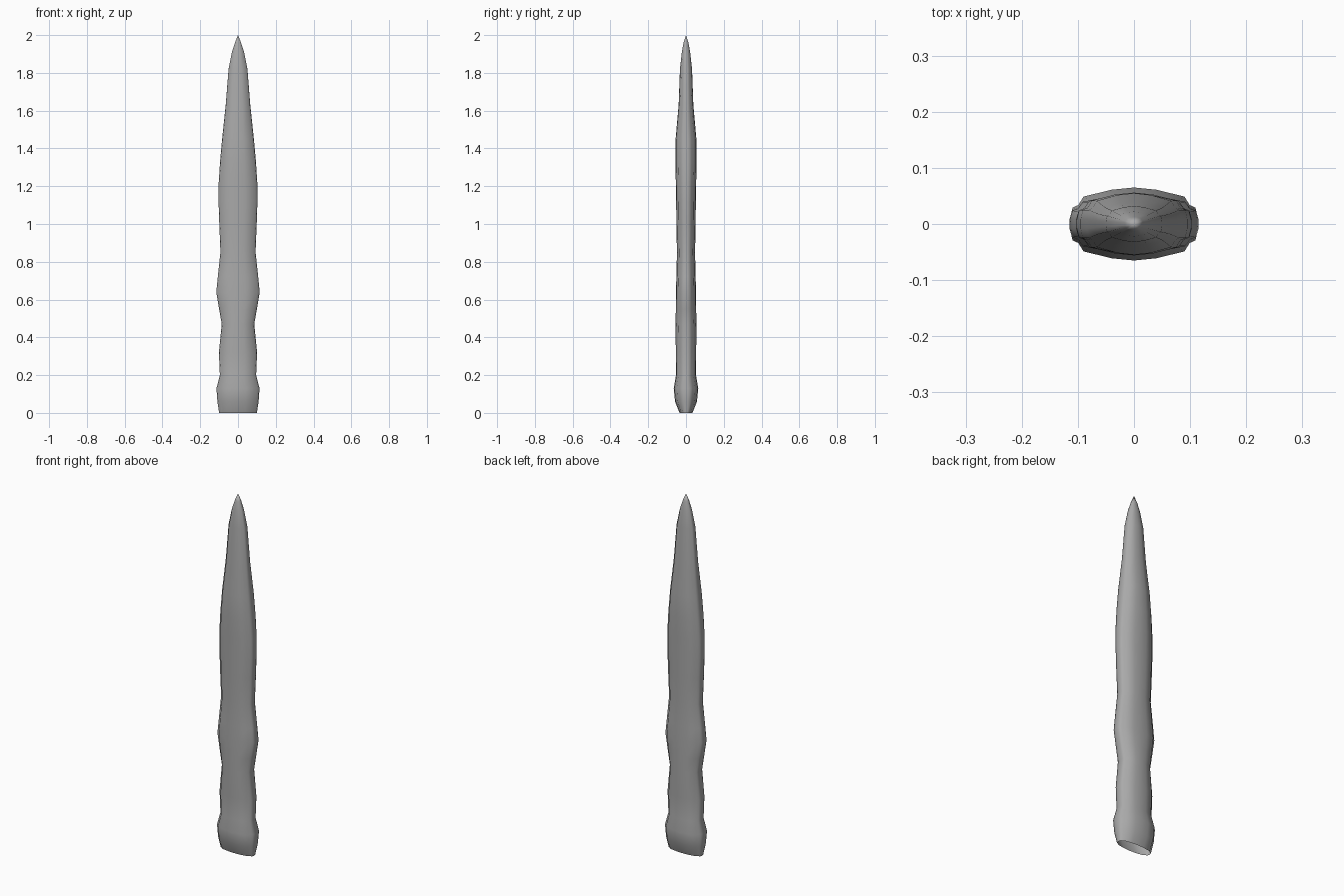
import bpy, bmesh

if "Cube" in bpy.data.objects:
    bpy.data.objects.remove(bpy.data.objects["Cube"])

# Height, half width, half depth of each ring up the blade
RINGS = [
    (0.00, 0.100, 0.034), (0.06, 0.109, 0.058), (0.13, 0.114, 0.065),
    (0.20, 0.096, 0.053), (0.32, 0.101, 0.054), (0.47, 0.086, 0.055),
    (0.55, 0.100, 0.054), (0.64, 0.115, 0.053), (0.72, 0.107, 0.051),
    (0.85, 0.093, 0.048), (1.00, 0.099, 0.051), (1.12, 0.103, 0.052),
    (1.22, 0.102, 0.054), (1.33, 0.095, 0.056), (1.45, 0.084, 0.055),
    (1.63, 0.065, 0.039), (1.82, 0.050, 0.032), (1.91, 0.032, 0.022),
    (1.96, 0.016, 0.013),
]

# Quarter cross-section: blunt narrow side, shoulder, broad face with a low ridge
QUARTER = [(1.0, 0.15), (0.96, 0.45), (0.87, 0.52), (0.79, 0.75), (0.35, 0.94), (0.0, 1.0)]


def full_section():
    half = QUARTER + [(-x, y) for x, y in reversed(QUARTER[:-1])]
    return half + [(-x, -y) for x, y in half]


section = full_section()
n = len(section)
bm = bmesh.new()
rings = [[bm.verts.new((x * w, y * d, z)) for x, y in section] for z, w, d in RINGS]

# Blade walls (the base stays open)
for low, high in zip(rings, rings[1:]):
    for i in range(n):
        j = (i + 1) % n
        bm.faces.new((low[i], low[j], high[j], high[i]))

# Pointed tip
tip = bm.verts.new((0, 0, 2))
for i in range(n):
    bm.faces.new((rings[-1][i], rings[-1][(i + 1) % n], tip))

mesh = bpy.data.meshes.new("blade")
bm.to_mesh(mesh)
bm.free()
for p in mesh.polygons:
    p.use_smooth = True

# Dark grey stone colour
grey = bpy.data.materials.new("dark_grey")
grey.diffuse_color = (0.4, 0.4, 0.4, 1)
grey.use_nodes = True
grey.node_tree.nodes["Principled BSDF"].inputs["Base Color"].default_value = grey.diffuse_color
mesh.materials.append(grey)

blade = bpy.data.objects.new("blade", mesh)
bpy.context.collection.objects.link(blade)
